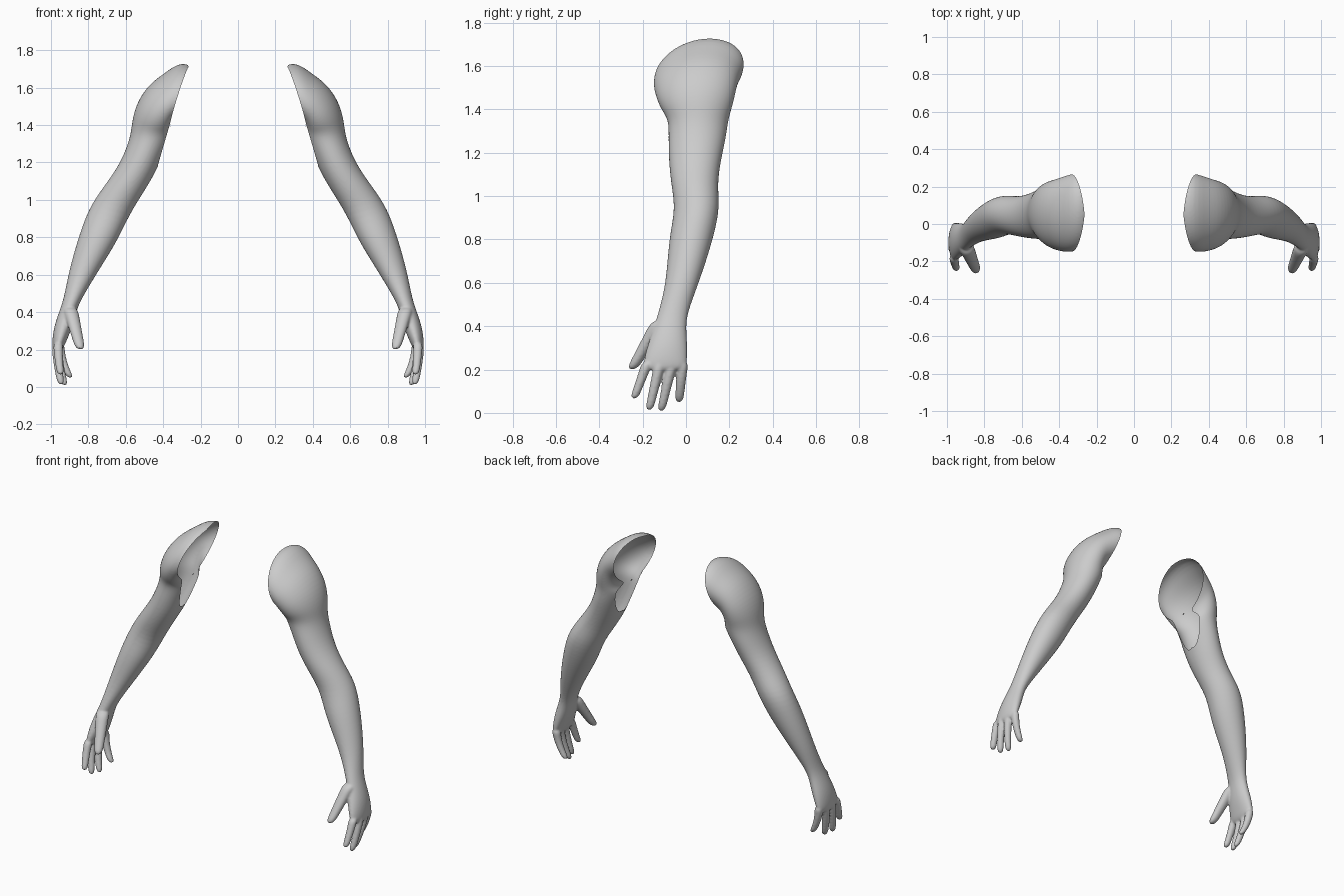
import bpy, bmesh
from math import cos, sin, pi
from mathutils import Vector
from mathutils.geometry import normal

cube = bpy.data.objects.get("Cube")
if cube:
    bpy.data.objects.remove(cube)

skin = bpy.data.materials.new("plain grey")
skin.use_nodes = True
grey = (0.6, 0.6, 0.6, 1)
skin.diffuse_color = grey
skin.node_tree.nodes["Principled BSDF"].inputs["Base Color"].default_value = grey

SIDES = 24


def loft(bm, sections):
    """Closed tube through elliptical sections: (centre, half axis, half axis)."""
    rings = []
    for centre, u, v in sections:
        angles = [2 * pi * i / SIDES for i in range(SIDES)]
        rings.append([bm.verts.new(centre + u * cos(a) + v * sin(a)) for a in angles])
    for a, b in zip(rings, rings[1:]):
        for i in range(SIDES):
            j = (i + 1) % SIDES
            bm.faces.new((a[i], a[j], b[j], b[i]))
    bm.faces.new(rings[0][::-1])
    bm.faces.new(rings[-1])


def arm_section(x_in, z_in, x_out, z_out, y_front, y_back):
    inner, outer = Vector((x_in, 0, z_in)), Vector((x_out, 0, z_out))
    centre = (inner + outer) / 2
    centre.y = (y_front + y_back) / 2
    u = (outer - inner) / 2
    u.y = 0.3 * max(0, u.z)          # the shoulder leans back at its top
    return centre, u, Vector((0, (y_back - y_front) / 2, 0))


def digit(bm, root, tip, r_root, r_tip, curl):
    """Tapered finger whose sideways bend grows with the curl power."""
    sections = []
    for t in (0, 0.25, 0.5, 0.75, 0.93, 1):
        p = root.lerp(tip, t)
        p.x = root.x + (tip.x - root.x) * t ** curl
        r = (r_root + (r_tip - r_root) * t) * (0.5 if t == 1 else 1)
        sections.append((p, Vector((r, 0, 0)), Vector((0, r, 0))))
    loft(bm, sections)


# Shoulder, upper arm, forearm, wrist and palm
ARM = [
    (.29, 1.43, .20, 1.69, -.14, .28),
    (.357, 1.41, .297, 1.75, -.143, .268),
    (.36, 1.4, .39, 1.68, -.147, .25),
    (.362, 1.385, .47, 1.625, -.14, .235),
    (.362, 1.37, .535, 1.535, -.13, .225),
    (.36, 1.355, .565, 1.44, -.11, .21),
    (.35, 1.335, .572, 1.36, -.08, .195),
    (.395, 1.25, .595, 1.28, -.082, .185),
    (.445, 1.136, .64, 1.18, -.08, .16),
    (.515, 1.024, .715, 1.075, -.068, .145),
    (.58, .92, .79, .97, -.05, .157),
    (.64, .79, .837, .85, -.076, .13),
    (.714, .67, .877, .72, -.086, .092),
    (.783, .56, .91, .59, -.098, .05),
    (.845, .455, .932, .47, -.128, .008),
    (.865, .4, .957, .4, -.147, 0),
    (.885, .32, .985, .32, -.175, .007),
    (.915, .25, .995, .24, -.197, .007),
    (.94, .19, .99, .19, -.195, 0),
]
bm = bmesh.new()
loft(bm, [arm_section(*row) for row in ARM])

# Fingers from index to little, then the thumb
FINGERS = [
    ((.962, -.175, .24), (.948, -.24, .065)),
    ((.97, -.118, .24), (.945, -.17, .012)),
    ((.965, -.062, .24), (.925, -.115, .008)),
    ((.955, -.015, .24), (.895, -.032, .048)),
]
for root, tip in FINGERS:
    digit(bm, Vector(root), Vector(tip), .027, .019, 2)
digit(bm, Vector((.9, -.115, .43)), Vector((.842, -.25, .2)), .042, .026, 1)

# Fuse everything into one smooth skin
base = bpy.data.meshes.new("arm_base")
bm.to_mesh(base)
bm.free()
helper = bpy.data.objects.new("arm_helper", base)
bpy.context.collection.objects.link(helper)
helper.modifiers.new("round", "SUBSURF").levels = 2
fuse = helper.modifiers.new("fuse", "REMESH")
fuse.mode = "VOXEL"
fuse.voxel_size = 0.006
relax = helper.modifiers.new("relax", "SMOOTH")
relax.factor, relax.iterations = 0.5, 7
graph = bpy.context.evaluated_depsgraph_get()
fused = bpy.data.meshes.new_from_object(helper.evaluated_get(graph))
bpy.data.objects.remove(helper)

# Open the shoulder with two cuts that meet in a shallow ridge
top, bottom = Vector((.268, .05, 1.7)), Vector((.357, .05, 1.41))
bm = bmesh.new()
bm.from_mesh(fused)
for side in ((.335, .265, 1.6), (.333, -.14, 1.52)):
    n = normal(top, bottom, Vector(side))
    if n.x < 0:
        n.negate()
    bmesh.ops.bisect_plane(bm, geom=bm.verts[:] + bm.edges[:] + bm.faces[:],
                           plane_co=top, plane_no=n, clear_inner=True)
for f in bm.faces:
    f.smooth = True
    f.material_index = 0

# Left arm, then its mirror image
for name in ("left_arm", "right_arm"):
    mesh = bpy.data.meshes.new(name)
    bm.to_mesh(mesh)
    mesh.materials.clear()
    mesh.materials.append(skin)
    bpy.context.collection.objects.link(bpy.data.objects.new(name, mesh))
    bmesh.ops.scale(bm, vec=(-1, 1, 1), verts=bm.verts)
    bmesh.ops.reverse_faces(bm, faces=bm.faces)
bm.free()
